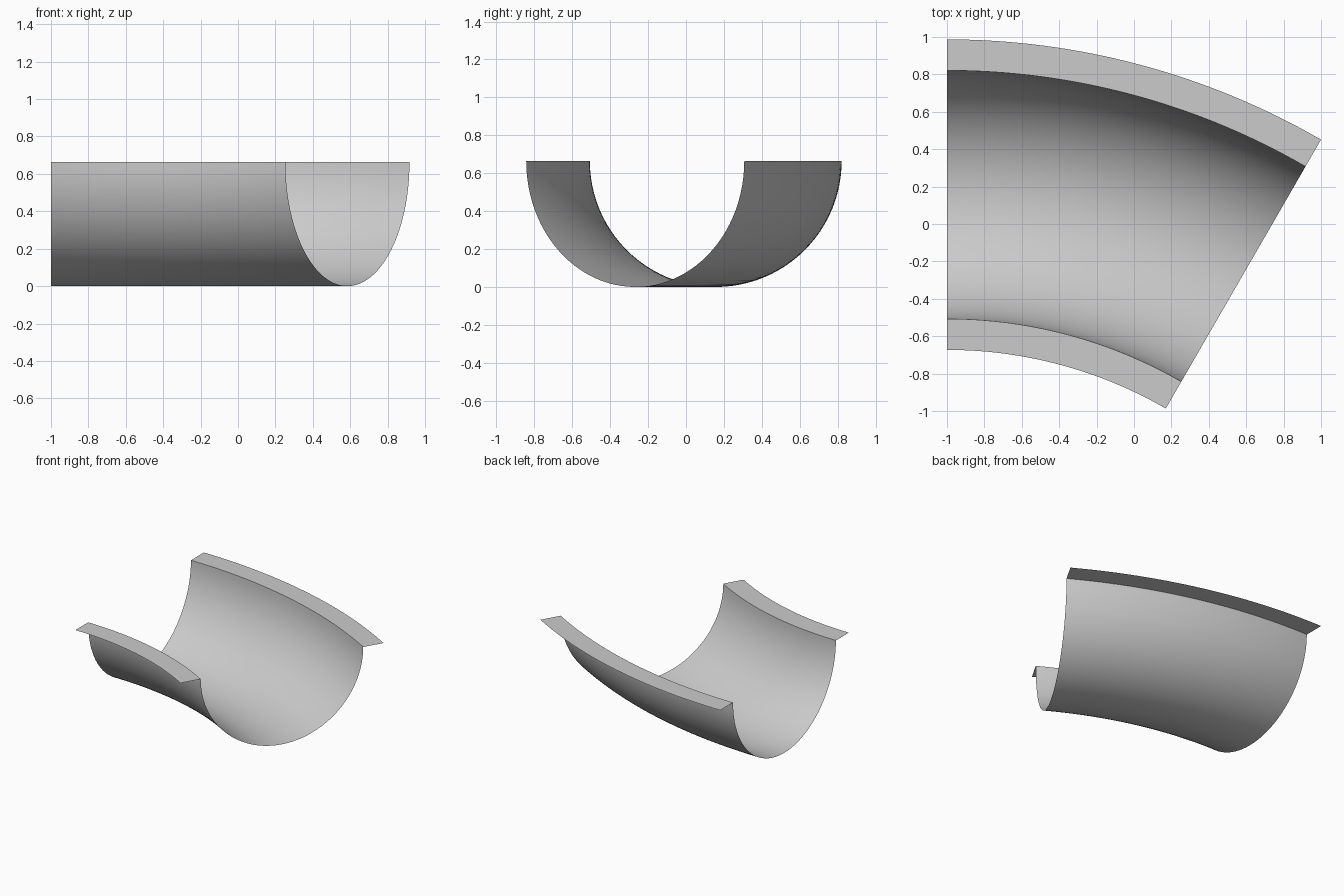
import bpy
from math import sin, cos, pi, radians

if "Cube" in bpy.data.objects:
    bpy.data.objects.remove(bpy.data.objects["Cube"])

R_MID, R_PIPE, RIM = 3.17, 0.664, 0.166   # bend radius, trough radius, rim width
SWEEP = radians(30)
START_X, CENTRE_Y = -1.0, -3.013          # bend axis position
STEPS = 32


def sweep(name, profile):
    """Sweep an open (radius, z) profile around the bend axis."""
    n = len(profile)
    verts, faces = [], []
    for i in range(STEPS + 1):
        a = SWEEP * i / STEPS
        verts += [(START_X + r * sin(a), CENTRE_Y + r * cos(a), z) for r, z in profile]
    for i in range(STEPS):
        for j in range(n - 1):
            k = i * n + j
            faces.append((k, k + n, k + n + 1, k + 1))
    mesh = bpy.data.meshes.new(name)
    mesh.from_pydata(verts, [], faces)
    mesh.polygons.foreach_set("use_smooth", [True] * len(faces))
    mesh.update()
    obj = bpy.data.objects.new(name, mesh)
    bpy.context.collection.objects.link(obj)
    return obj


# Half-round trough, thin sheet
arc = [pi + pi * j / 48 for j in range(49)]
sweep("trough", [(R_MID + R_PIPE * cos(t), R_PIPE + R_PIPE * sin(t)) for t in arc])

# Flat rims along both upper edges
for name, r in (("inner_rim", R_MID - R_PIPE - RIM), ("outer_rim", R_MID + R_PIPE)):
    sweep(name, [(r, R_PIPE), (r + RIM, R_PIPE)])
